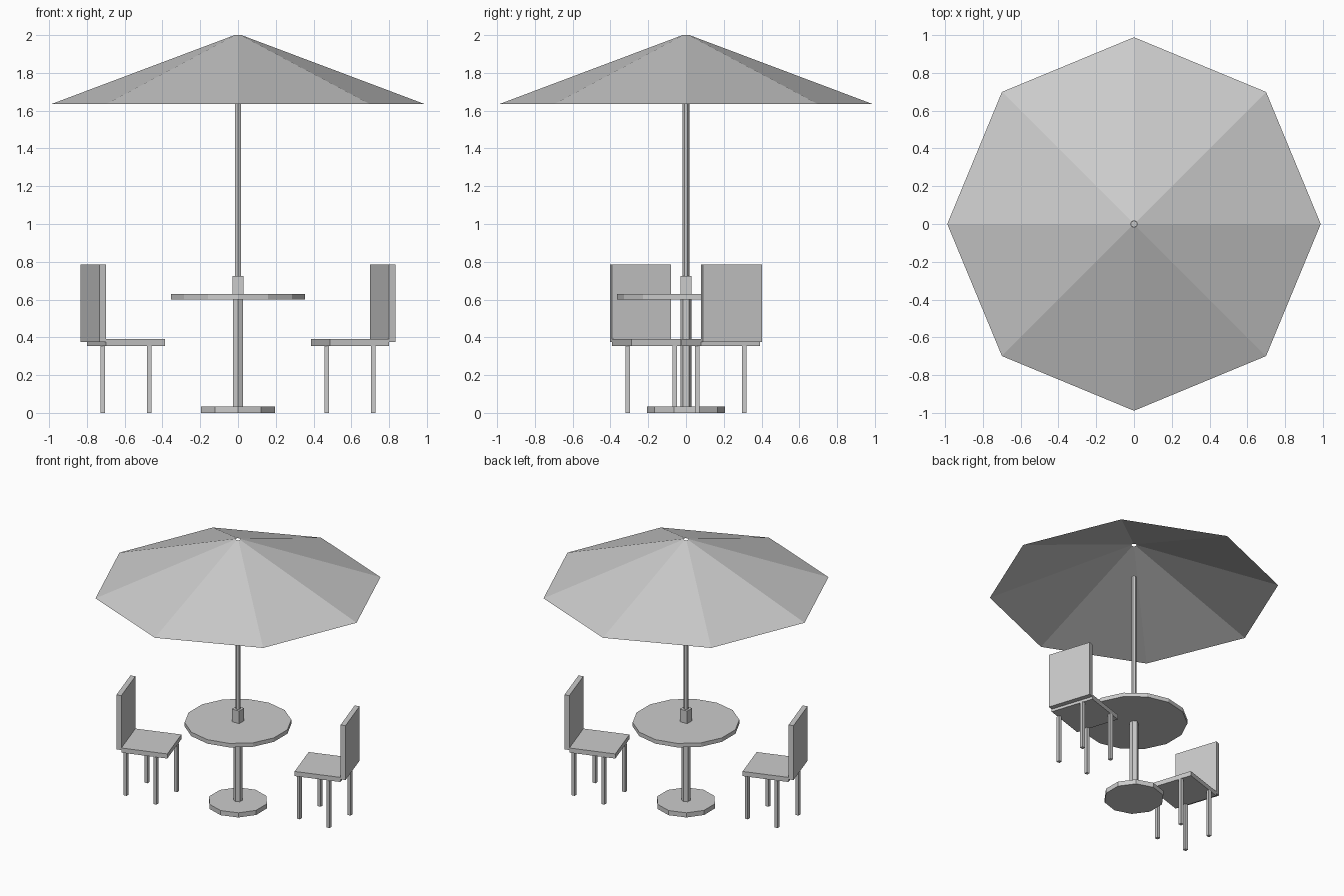
import bpy, bmesh
from math import radians, cos, sin
from mathutils import Matrix, Vector

cube = bpy.data.objects.get("Cube")
if cube:
    bpy.data.objects.remove(cube, do_unlink=True)

# One plain grey for every part
grey = bpy.data.materials.new("light grey")
grey.use_nodes = True
COLOUR = (0.6, 0.6, 0.6, 1)
grey.diffuse_color = COLOUR
grey.node_tree.nodes["Principled BSDF"].inputs["Base Color"].default_value = COLOUR


def style(obj, name):
    obj.name = obj.data.name = name
    obj.data.materials.clear()
    obj.data.materials.append(grey)
    return obj


def prism(name, sides, radius, bottom, top):
    """Upright flat-sided cylinder with a corner on the y axis."""
    bpy.ops.mesh.primitive_cylinder_add(vertices=sides, radius=radius, depth=top - bottom,
                                        location=(0, 0, (bottom + top) / 2))
    return style(bpy.context.object, name)


def box(name, centre, size, bottom, top, angle=0):
    """Box between two heights, turned about its own vertical axis."""
    bpy.ops.mesh.primitive_cube_add(size=1, location=(centre[0], centre[1], (bottom + top) / 2),
                                    rotation=(0, 0, angle))
    obj = bpy.context.object
    obj.scale = (size[0], size[1], top - bottom)
    return style(obj, name)


# Table, its foot, and the pole
prism("table_foot", 10, 0.206, 0, 0.035)
prism("table_post", 6, 0.03, 0.035, 0.60)
prism("table_top", 14, 0.365, 0.60, 0.63)
box("pole_sleeve", (0, 0), (0.06, 0.06), 0.63, 0.725)
prism("parasol_pole", 6, 0.018, 0.725, 1.75)

# Canopy: open eight-sided sheet with a small hole at the peak
bpy.ops.mesh.primitive_cone_add(vertices=8, radius1=0.988, radius2=0.018, depth=0.365,
                                end_fill_type='NOTHING', location=(0, 0, 2 - 0.365 / 2))
style(bpy.context.object, "parasol_canopy")

# Two chairs facing each other, half a turn apart
TURN, SEAT, BACK, SPREAD = radians(18), 0.328, 0.036, 0.124
for side, s in (("right", 1), ("left", -1)):
    centre = Vector((-0.593, -0.184)) * s
    forward = Vector((cos(TURN), sin(TURN))) * s
    box(side + "_chair_seat", centre, (SEAT, SEAT), 0.355, 0.39, TURN)
    box(side + "_chair_backrest", centre - forward * (SEAT + BACK) / 2,
        (BACK, SEAT), 0.375, 0.785, TURN)
    # Legs stay square to the table
    for end, dx in (("front", s), ("back", -s)):
        for edge, dy in (("left", s), ("right", -s)):
            box(f"{side}_chair_{end}_{edge}_leg", centre + Vector((dx, dy)) * SPREAD,
                (0.024, 0.024), 0, 0.355)
